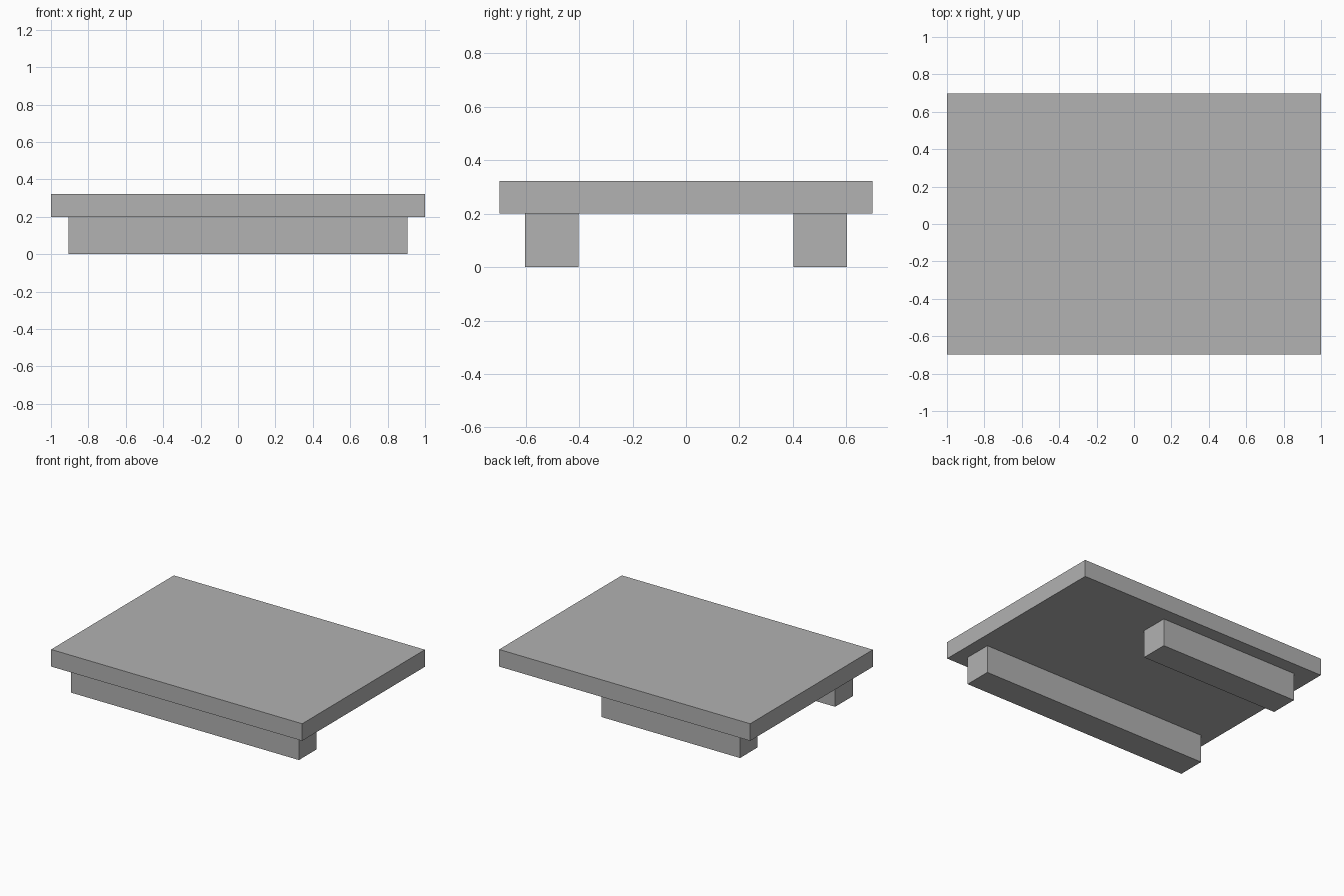
import bpy

# Remove the default cube
cube = bpy.data.objects.get("Cube")
if cube:
    bpy.data.objects.remove(cube, do_unlink=True)

# Single flat grey
grey = bpy.data.materials.new("plain_grey")
grey.use_nodes = True
colour = (0.445, 0.445, 0.445, 1)
grey.diffuse_color = colour
grey.node_tree.nodes["Principled BSDF"].inputs["Base Color"].default_value = colour


def box(name, x, y, z):
    """Box spanning the (low, high) range on each axis."""
    spans = (x, y, z)
    bpy.ops.mesh.primitive_cube_add(size=1, location=[(a + b) / 2 for a, b in spans])
    obj = bpy.context.object
    obj.name = name
    obj.scale = [b - a for a, b in spans]
    bpy.ops.object.transform_apply(location=False, rotation=False, scale=True)
    obj.data.materials.append(grey)
    return obj


underside, top = 0.2, 0.323

# Flat deck
box("deck", (-1, 1), (-0.698, 0.698), (underside, top))

# Long runner at the front, shorter offset runner at the back
box("front_runner", (-0.907, 0.907), (-0.602, -0.402), (0, underside))
box("back_runner", (-0.852, 0.252), (0.402, 0.602), (0, underside))
